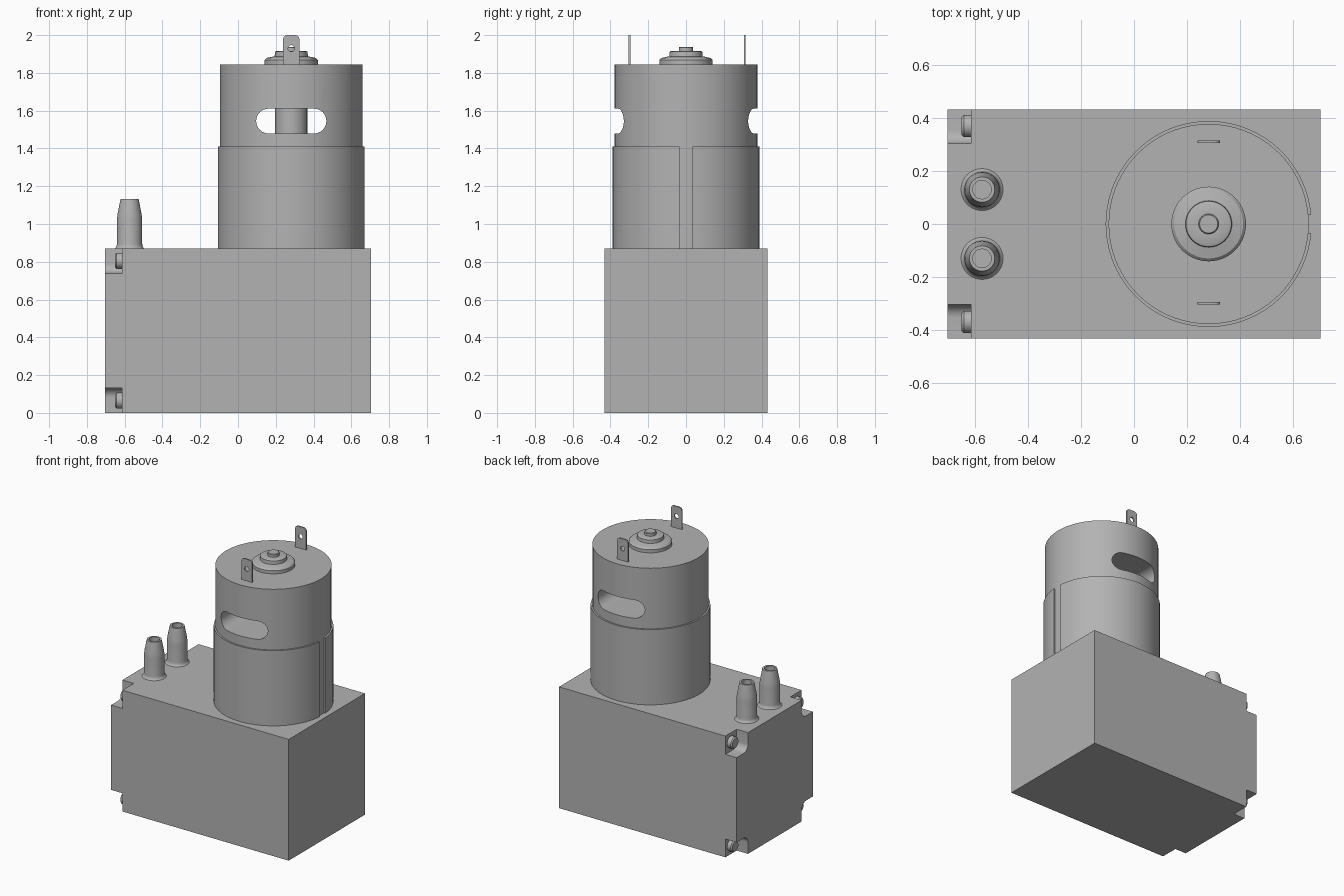
import bpy, bmesh, math
from mathutils import Matrix, Vector

if "Cube" in bpy.data.objects:
    bpy.data.objects.remove(bpy.data.objects["Cube"])

grey = bpy.data.materials.new("grey")
grey.diffuse_color = (0.45, 0.45, 0.45, 1)
grey.use_nodes = True
grey.node_tree.nodes["Principled BSDF"].inputs["Base Color"].default_value = grey.diffuse_color
MX, SEG = 0.282, 72          # motor axis x, roundness


def finish(name, bm, smooth=True):
    bmesh.ops.remove_doubles(bm, verts=bm.verts, dist=1e-5)
    bmesh.ops.recalc_face_normals(bm, faces=bm.faces)
    me = bpy.data.meshes.new(name)
    bm.to_mesh(me)
    bm.free()
    ob = bpy.data.objects.new(name, me)
    bpy.context.collection.objects.link(ob)
    me.materials.append(grey)
    if smooth:
        shade(ob)
    return ob


def shade(ob):
    bpy.ops.object.select_all(action='DESELECT')
    ob.select_set(True)
    bpy.context.view_layer.objects.active = ob
    bpy.ops.object.shade_smooth_by_angle(angle=math.radians(30))


def lathe(name, profile, loc, rot=None, seg=SEG):
    """Spin an (r, z) profile round the z axis."""
    bm = bmesh.new()
    vs = [bm.verts.new((r, 0, z)) for r, z in profile]
    es = [bm.edges.new(p) for p in zip(vs, vs[1:])]
    bmesh.ops.spin(bm, geom=vs + es, axis=(0, 0, 1), cent=(0, 0, 0),
                   angle=math.tau, steps=seg, use_duplicate=False)
    if rot:
        bm.transform(rot)
    bm.transform(Matrix.Translation(loc))
    return finish(name, bm)


def prism(name, pts, offset, smooth=True):
    """Extrude a planar outline of 3D points along offset."""
    bm = bmesh.new()
    f = bm.faces.new([bm.verts.new(p) for p in pts])
    g = bmesh.ops.extrude_face_region(bm, geom=[f], use_keep_orig=True)
    bmesh.ops.translate(bm, vec=Vector(offset),
                        verts=[v for v in g['geom'] if isinstance(v, bmesh.types.BMVert)])
    return finish(name, bm, smooth)


def arc(cx, cy, r, a0, a1, n=12):
    return [(cx + r * math.cos(math.radians(a0 + (a1 - a0) * i / n)),
             cy + r * math.sin(math.radians(a0 + (a1 - a0) * i / n))) for i in range(n + 1)]


def cut(ob, cutters):
    for c in cutters:
        m = ob.modifiers.new("cut", 'BOOLEAN')
        m.operation, m.solver, m.object = 'DIFFERENCE', 'EXACT', c
        bpy.context.view_layer.objects.active = ob
        bpy.ops.object.modifier_apply(modifier=m.name)
    for c in cutters:
        bpy.data.objects.remove(c)
    shade(ob)


# Gearbox block with a rounded notch in each of its four left corners
bx, by, h = 0.705, 0.432, 0.87
body = prism("pump_body", [(-bx, -by, 0), (bx, -by, 0), (bx, by, 0), (-bx, by, 0)], (0, 0, h))
notches = []
for s in (-1, 1):
    for t in (-1, 1):
        outline = [(0.5, 0.5), (0.304, 0.5)] + arc(0.354, 0.354, 0.05, 180, 270, 8) + [(0.5, 0.304)]
        notches.append(prism("notch_cutter",
                             [(-0.8, s * y, h / 2 + t * z) for y, z in outline], (0.185, 0, 0)))
        # Screw head in the notch
        lathe("screw_head", [(0, 0.036), (0.034, 0.036), (0.042, 0.028), (0.042, -0.005)],
              (-0.615, s * 0.37, h / 2 + t * 0.37), Matrix.Rotation(-math.pi / 2, 4, 'Y'), 32)
cut(body, notches)

# Hose nozzles with a flared foot and open bore
for s in (-1, 1):
    lathe("hose_nozzle", [(0.082, h - 0.002), (0.074, h + 0.004), (0.069, h + 0.012), (0.067, h + 0.024),
                          (0.067, 1.02), (0.064, 1.05), (0.048, 1.132), (0.035, 1.132),
                          (0.035, 0.9), (0, 0.9)], (-0.574, s * 0.13, 0), seg=40)

# Motor can, with a rounded slot passing through from front to back
can = lathe("motor_can", [(0, h - 0.01), (0.378, h - 0.01), (0.378, 1.845), (0, 1.845)], (MX, 0, 0))
zc, r = 1.545, 0.066
slot = arc(MX + 0.186 - r, zc, r, -90, 90) + arc(MX - 0.186 + r, zc, r, 90, 270)
cut(can, [prism("slot_cutter", [(x, -0.6, z) for x, z in slot], (0, 1.2, 0))])
lathe("motor_core", [(0.085, zc - 0.07), (0.085, zc + 0.07)], (MX, 0, 0), seg=48)

# Split sleeve round the lower can, open on the right
a = math.degrees(math.asin(0.034 / 0.388))
ring = arc(MX, 0, 0.389, a, 360 - a, SEG) + arc(MX, 0, 0.377, 360 - a, a, SEG)
prism("motor_sleeve", [(x, y, h - 0.002) for x, y in ring], (0, 0, 1.412 - h))

# Stepped bearing cap and shaft tip
lathe("bearing_cap", [(0.141, 1.84), (0.141, 1.868), (0.13, 1.879), (0.088, 1.888), (0.086, 1.912),
                      (0.078, 1.916), (0.038, 1.916), (0.038, 1.934), (0.034, 1.938), (0, 1.938)],
      (MX, 0, 0), seg=56)

# Terminal tabs with a small hole
for y in (-0.299, 0.311):
    w, top, c = 0.043, 2.0, 0.022
    tab = ([(MX - w, 1.84), (MX + w, 1.84)] + arc(MX + w - c, top - c, c, 0, 90, 5)
           + arc(MX - w + c, top - c, c, 90, 180, 5))
    ob = prism("terminal_tab", [(x, y - 0.005, z) for x, z in tab], (0, 0.01, 0))
    hole = arc(MX, 1.93, 0.017, 0, 345, 23)
    cut(ob, [prism("hole_cutter", [(x, y - 0.05, z) for x, z in hole], (0, 0.1, 0))])
